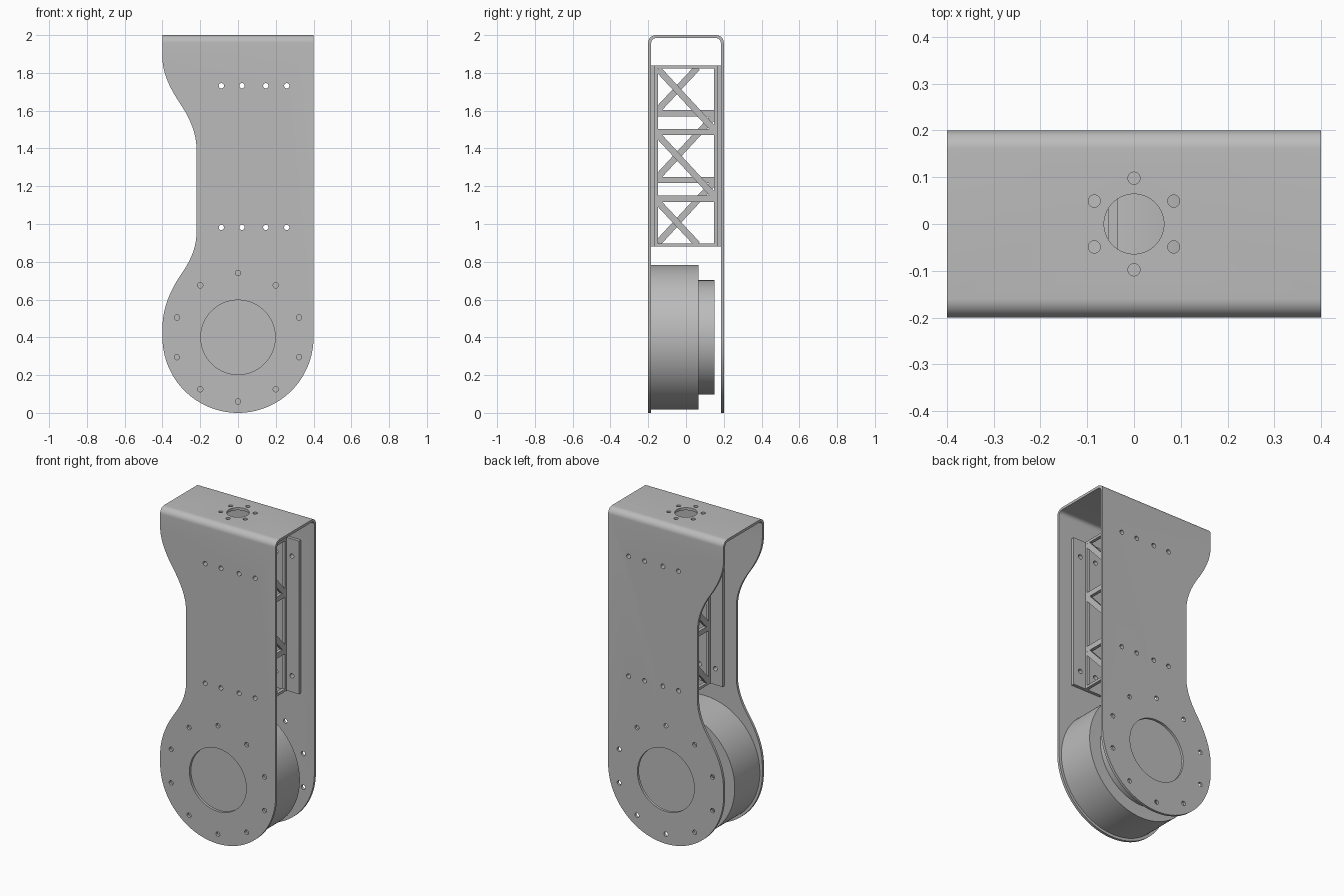
import bpy, bmesh, math
from mathutils import Matrix, Vector

cube = bpy.data.objects.get("Cube")
if cube:
    bpy.data.objects.remove(cube, do_unlink=True)

grey = bpy.data.materials.new("plain_grey")
grey.use_nodes = True
COLOUR = (0.5, 0.5, 0.5, 1)
grey.diffuse_color = COLOUR
grey.node_tree.nodes["Principled BSDF"].inputs["Base Color"].default_value = COLOUR

AXLE = 0.4             # height of the drive axis
R = 0.4                # rounded end and half width
T = 0.016              # sheet thickness
HALF = 0.2             # half depth
BEND = 0.04            # outer bend radius
BEAM_MID = 1.36        # middle height of the lattice beams


def make(name, bm):
    bmesh.ops.recalc_face_normals(bm, faces=bm.faces)
    mesh = bpy.data.meshes.new(name)
    bm.to_mesh(mesh)
    bm.free()
    mesh.materials.append(grey)
    obj = bpy.data.objects.new(name, mesh)
    bpy.context.collection.objects.link(obj)
    return obj


def activate(obj):
    bpy.ops.object.select_all(action='DESELECT')
    obj.select_set(True)
    bpy.context.view_layer.objects.active = obj


def smooth(obj):
    activate(obj)
    bpy.ops.object.shade_smooth_by_angle(angle=math.radians(30))


def boolean(obj, cutter, operation):
    cutter.hide_render = True
    mod = obj.modifiers.new("cut", 'BOOLEAN')
    mod.operation, mod.solver, mod.object = operation, 'EXACT', cutter
    activate(obj)
    bpy.ops.object.modifier_apply(modifier=mod.name)
    bpy.data.objects.remove(cutter, do_unlink=True)


def prism(name, points, push):
    bm = bmesh.new()
    face = bm.faces.new([bm.verts.new(p) for p in points])
    new = bmesh.ops.extrude_face_region(bm, geom=[face])["geom"]
    verts = [g for g in new if isinstance(g, bmesh.types.BMVert)]
    bmesh.ops.translate(bm, verts=verts, vec=push)
    return make(name, bm)


def arc(cx, cz, r, start, end, n):
    angles = [math.radians(start + (end - start) * i / n) for i in range(n + 1)]
    return [(cx + r * math.cos(a), cz + r * math.sin(a)) for a in angles]


def bezier(a, b, c, n=12):
    a, b, c = Vector(a), Vector(b), Vector(c)
    return [tuple(a * (1 - t) ** 2 + b * 2 * t * (1 - t) + c * t * t)
            for t in (i / n for i in range(n + 1))]


def cylinder(bm, centre, radius, depth, axis='Y', segments=24):
    turn = Matrix.Rotation(math.pi / 2, 4, 'X') if axis == 'Y' else Matrix()
    bmesh.ops.create_cone(bm, cap_ends=True, segments=segments, radius1=radius,
                          radius2=radius, depth=depth,
                          matrix=Matrix.Translation(centre) @ turn)


def box(bm, centre, size, tilt=0):
    bmesh.ops.create_cube(bm, size=1, matrix=Matrix.Translation(centre)
                          @ Matrix.Rotation(tilt, 4, 'X')
                          @ Matrix.Diagonal((*size, 1)))


# Bent sheet: a U section swept across the width
inner = HALF - T
outer_path = ([(-HALF, 0)] + arc(BEND - HALF, 2 - BEND, BEND, 180, 90, 10)
              + arc(HALF - BEND, 2 - BEND, BEND, 90, 0, 10) + [(HALF, 0)])
inner_path = ([(inner, 0)] + arc(HALF - BEND, 2 - BEND, BEND - T, 0, 90, 10)
              + arc(BEND - HALF, 2 - BEND, BEND - T, 90, 180, 10) + [(-inner, 0)])
bracket = prism("bracket", [(-0.45, y, z) for y, z in outer_path + inner_path],
                (0.9, 0, 0))

# Side outline with the rounded foot and the waisted edge
outline = (arc(0, AXLE, R, 180, 360, 64) + [(R, 2.1), (-R, 2.1)]
           + bezier((-R, 1.88), (-R, 1.776), (-0.308, 1.64))
           + bezier((-0.308, 1.64), (-0.22, 1.51), (-0.22, 1.40))[1:]
           + bezier((-0.22, 0.95), (-0.22, 0.85), (-0.30, 0.735))
           + bezier((-0.30, 0.735), (-R, 0.591), (-R, 0.45))[1:])
silhouette = prism("silhouette", [(x, -0.3, z) for x, z in outline], (0, 0.6, 0))
boolean(bracket, silhouette, 'INTERSECT')


# Bolt holes for the beams, shared by the sheet and the flanges
def beam_holes(bm):
    for x in (-0.088, 0.021, 0.147, 0.258):
        for z in (0.982, 1.732):
            cylinder(bm, (x, 0, z), 0.014, 0.6)


# Hub openings, bolt circles and top mounting holes
bm = bmesh.new()
beam_holes(bm)
cylinder(bm, (0, 0, AXLE), 0.197, 0.6, segments=96)
for x, z in arc(0, AXLE, 0.34, 90, 414, 9):
    cylinder(bm, (x, 0, z), 0.014, 0.6)
cylinder(bm, (0, 0, 2), 0.064, 0.2, 'Z', 64)
for x, y in arc(0, 0, 0.098, 30, 330, 5):
    cylinder(bm, (x, y, 2), 0.013, 0.2, 'Z')
boolean(bracket, make("hole_cutter", bm), 'DIFFERENCE')
smooth(bracket)

# Motor: wide body against the front sheet, narrower step behind it
for name, radius, y0, y1 in (("motor_body", 0.383, -inner, 0.065),
                             ("motor_step", 0.303, 0.065, 0.15)):
    bm = bmesh.new()
    cylinder(bm, (0, (y0 + y1) / 2, AXLE), radius, y1 - y0, segments=128)
    smooth(make(name, bm))

# Lattice beams: the second is the first turned upside down
FLANGE = 0.019
WEB = 0.02
EDGE = inner - FLANGE      # half depth of the web
OPEN = 0.148               # half depth of the openings
HEIGHT = 0.96


def lattice(name, x, flip):
    bm = bmesh.new()

    def bar(z, height):
        box(bm, (x, 0, BEAM_MID + flip * z), (WEB, 2 * EDGE, height))

    def brace(y0, z0, y1, z1):
        dy, dz = y1 - y0, flip * (z1 - z0)
        box(bm, (x, (y0 + y1) / 2, BEAM_MID + flip * (z0 + z1) / 2),
            (WEB, math.hypot(dy, dz), 0.034), math.atan2(dz, dy))

    for side in (-1, 1):
        box(bm, (x, side * (EDGE + OPEN) / 2, BEAM_MID), (WEB, EDGE - OPEN, HEIGHT))
    bar(0.472, 0.016)
    bar(-0.472, 0.016)
    bar(0.127, 0.033)
    bar(-0.226, 0.035)
    brace(-OPEN, 0.46, OPEN, 0.14)
    brace(-OPEN, 0.11, OPEN, -0.21)
    brace(-OPEN, -0.245, 0.06, -0.467)
    make(name, bm)


for label, centre, web_x, flip in (("left", 0.203, 0.212, 1),
                                   ("right", -0.034, -0.044, -1)):
    lattice(label + "_lattice", web_x, flip)
    for place, side in (("front", -1), ("back", 1)):
        bm = bmesh.new()
        box(bm, (centre, side * (inner - FLANGE / 2), BEAM_MID),
            (0.21, FLANGE, HEIGHT))
        flange = make(f"{label}_{place}_flange", bm)
        bm = bmesh.new()
        beam_holes(bm)
        boolean(flange, make("hole_cutter", bm), 'DIFFERENCE')
        smooth(flange)
